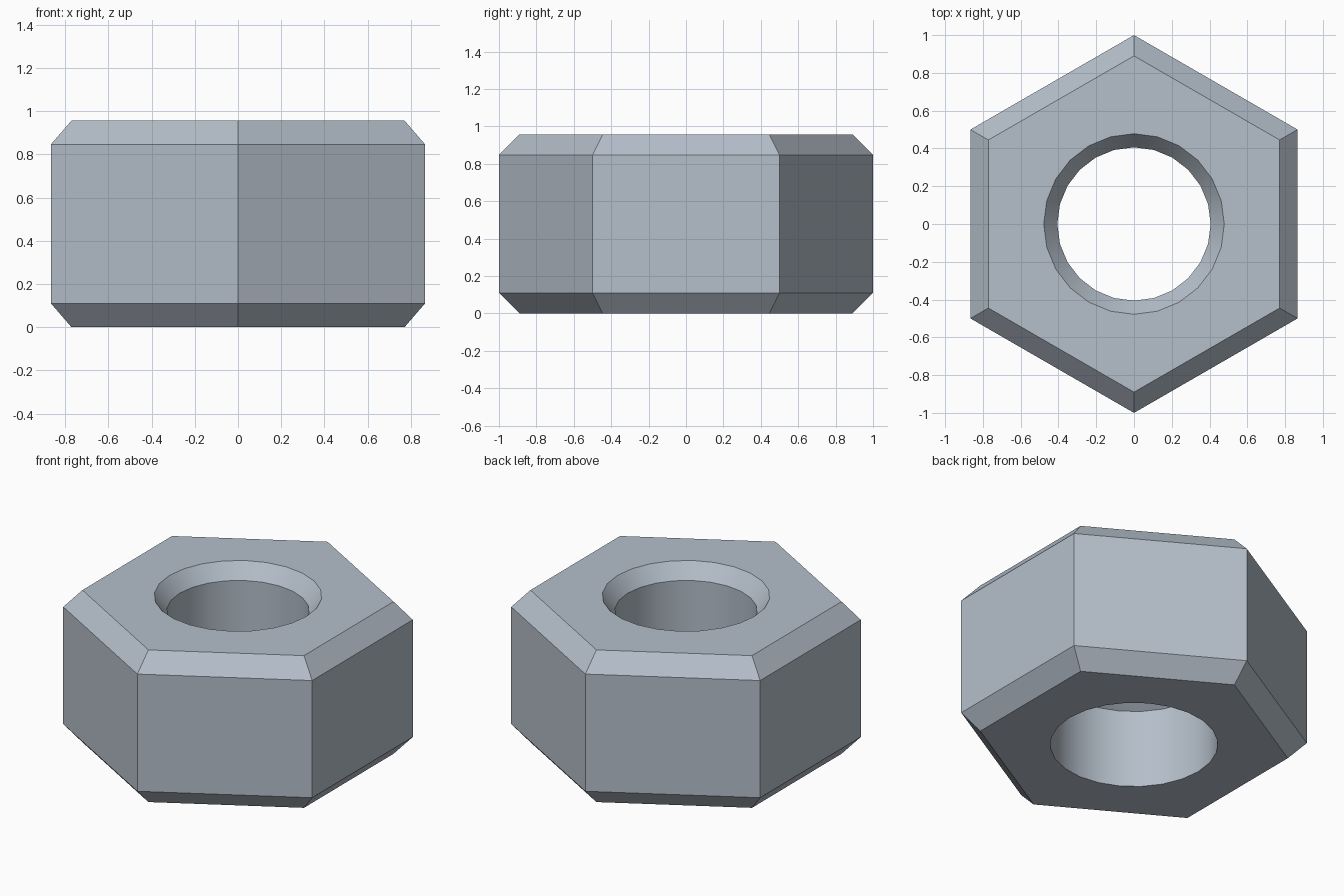
import bpy, bmesh
from math import cos, sin, radians

if "Cube" in bpy.data.objects:
    bpy.data.objects.remove(bpy.data.objects["Cube"])

SEGMENTS = 24
HEIGHT = 0.957

# closed cross-section: (radius, z, is_hexagonal), radius at the hexagon corners
PROFILE = [
    (0.89, 0.0, True), (1.0, 0.11, True),
    (1.0, HEIGHT - 0.11, True), (0.89, HEIGHT, True),
    (0.478, HEIGHT, False), (0.406, 0.865, False),
    (0.406, 0.54, False), (0.478, 0.493, False), (0.478, 0.0, False),
]


def ring(bm, radius, z, hexagonal):
    verts = []
    for i in range(SEGMENTS):
        deg = i * 360 / SEGMENTS
        r = radius
        if hexagonal:
            off = (deg + 30) % 60 - 30
            r *= cos(radians(30)) / cos(radians(off))
        a = radians(deg)
        verts.append(bm.verts.new((r * cos(a), r * sin(a), z)))
    return verts


# nut body: rings joined around the whole cross-section
bm = bmesh.new()
rings = [ring(bm, *p) for p in PROFILE]
for k, low in enumerate(rings):
    high = rings[(k + 1) % len(rings)]
    for i in range(SEGMENTS):
        j = (i + 1) % SEGMENTS
        bm.faces.new((low[i], low[j], high[j], high[i]))
bmesh.ops.recalc_face_normals(bm, faces=bm.faces[:])

mesh = bpy.data.meshes.new("hex_nut")
bm.to_mesh(mesh)
bm.free()
nut = bpy.data.objects.new("hex_nut", mesh)
bpy.context.collection.objects.link(nut)

# blue-grey steel
steel = bpy.data.materials.new("steel")
steel.diffuse_color = (0.46, 0.52, 0.59, 1)
steel.use_nodes = True
steel.node_tree.nodes["Principled BSDF"].inputs["Base Color"].default_value = steel.diffuse_color
mesh.materials.append(steel)

# smooth bore, crisp hexagon and chamfers
bpy.context.view_layer.objects.active = nut
nut.select_set(True)
bpy.ops.object.shade_smooth_by_angle(angle=radians(30))
